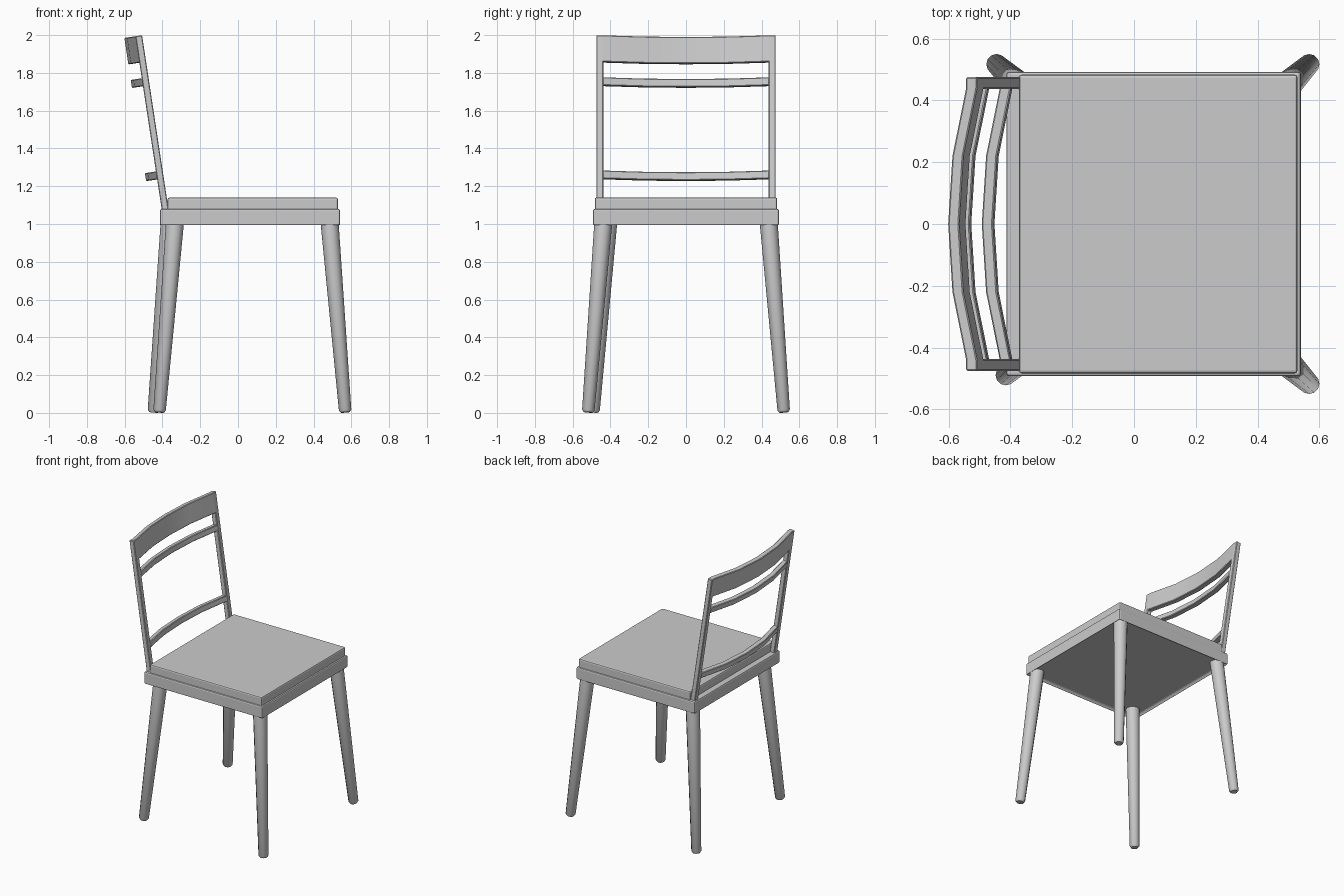
import bpy, bmesh, math
from mathutils import Vector, Matrix

if "Cube" in bpy.data.objects:
    bpy.data.objects.remove(bpy.data.objects["Cube"])


def finish(name, bm, bevel=0.0, segments=1, smooth=False):
    bmesh.ops.recalc_face_normals(bm, faces=bm.faces)
    mesh = bpy.data.meshes.new(name)
    bm.to_mesh(mesh)
    bm.free()
    ob = bpy.data.objects.new(name, mesh)
    bpy.context.collection.objects.link(ob)
    if bevel:
        mod = ob.modifiers.new("edge_bevel", 'BEVEL')
        mod.width = bevel
        mod.segments = segments
        mod.limit_method = 'ANGLE'
        mod.angle_limit = math.radians(40)
    if smooth:
        bpy.ops.object.select_all(action='DESELECT')
        ob.select_set(True)
        bpy.context.view_layer.objects.active = ob
        bpy.ops.object.shade_smooth_by_angle(angle=math.radians(35))
    return ob


def box(lo, hi):
    lo, hi = Vector(lo), Vector(hi)
    size = hi - lo
    bm = bmesh.new()
    mat = Matrix.Translation((lo + hi) / 2) @ Matrix.Diagonal((*size, 1))
    bmesh.ops.create_cube(bm, size=1, matrix=mat)
    return bm


# Seat frame with a shallow recess underneath
bm = box((-0.413, -0.492, 0.99), (0.54, 0.492, 1.08))
bm.normal_update()
under = [f for f in bm.faces if f.normal.z < -0.9]
bmesh.ops.inset_region(bm, faces=under, thickness=0.022)
for v in under[0].verts:
    v.co.z += 0.02
finish("seat_frame", bm, 0.009, 2)

# Seat pad
finish("seat_pad", box((-0.372, -0.483, 1.07), (0.529, 0.483, 1.14)), 0.009, 2)


# Tapered round legs, splayed outwards
def leg(name, top, foot):
    top, foot = Vector(top), Vector(foot)
    axis = (top - foot).normalized()
    side = Vector((0, 1, 0)).cross(axis).normalized()
    other = axis.cross(side)
    rows = [(0.0, 0.024), (0.012, 0.033), (1.0, 0.048)]
    bm = bmesh.new()
    rings = []
    for t, r in rows:
        c = foot.lerp(top, t)
        rings.append([bm.verts.new(c + r * (math.cos(a) * side + math.sin(a) * other))
                      for a in (math.tau * i / 12 for i in range(12))])
    for a, b in zip(rings, rings[1:]):
        for i in range(12):
            j = (i + 1) % 12
            bm.faces.new((a[i], a[j], b[j], b[i]))
    bm.faces.new(rings[0])
    bm.faces.new(rings[-1])
    finish(name, bm, smooth=True)


leg("front_leg_left", (0.483, 0.436, 1.03), (0.568, 0.518, 0.003))
leg("front_leg_right", (0.483, -0.436, 1.03), (0.568, -0.518, 0.003))
leg("back_leg_left", (-0.36, 0.436, 1.03), (-0.446, 0.518, 0.003))
leg("back_leg_right", (-0.332, -0.41, 1.03), (-0.416, -0.49, 0.003))

# Backrest: built upright, then leaned back as a whole
LEAN = Matrix.Translation((-0.368, 0, 1.08)) @ Matrix.Rotation(math.atan(-0.152), 4, 'Y')
THICK = 0.036

for name, s in (("back_post_left", 1), ("back_post_right", -1)):
    y0, y1 = sorted((s * 0.437, s * 0.475))
    bm = box((-THICK, y0, -0.02), (0, y1, 0.93))
    bm.transform(LEAN)
    finish(name, bm, 0.004)


def rail(name, u0, u1, half):
    # half: (y, backward offset) stations from the centre outwards
    path = [(-y, d) for y, d in reversed(half) if y > 0] + list(half)
    outline = [(-d, y) for y, d in path] + [(-d - THICK, y) for y, d in reversed(path)]
    bm = bmesh.new()
    face = bm.faces.new([bm.verts.new((x, y, u0)) for x, y in outline])
    ext = bmesh.ops.extrude_face_region(bm, geom=[face])
    for v in ext["geom"]:
        if isinstance(v, bmesh.types.BMVert):
            v.co.z = u1
    bm.transform(LEAN)
    finish(name, bm, 0.004, smooth=True)


CURVE = [(0, 0.059), (0.22, 0.045), (0.44, 0)]
rail("top_rail", 0.788, 0.93, CURVE + [(0.475, 0)])
rail("upper_slat", 0.662, 0.705, CURVE)
rail("lower_slat", 0.163, 0.206, CURVE)
